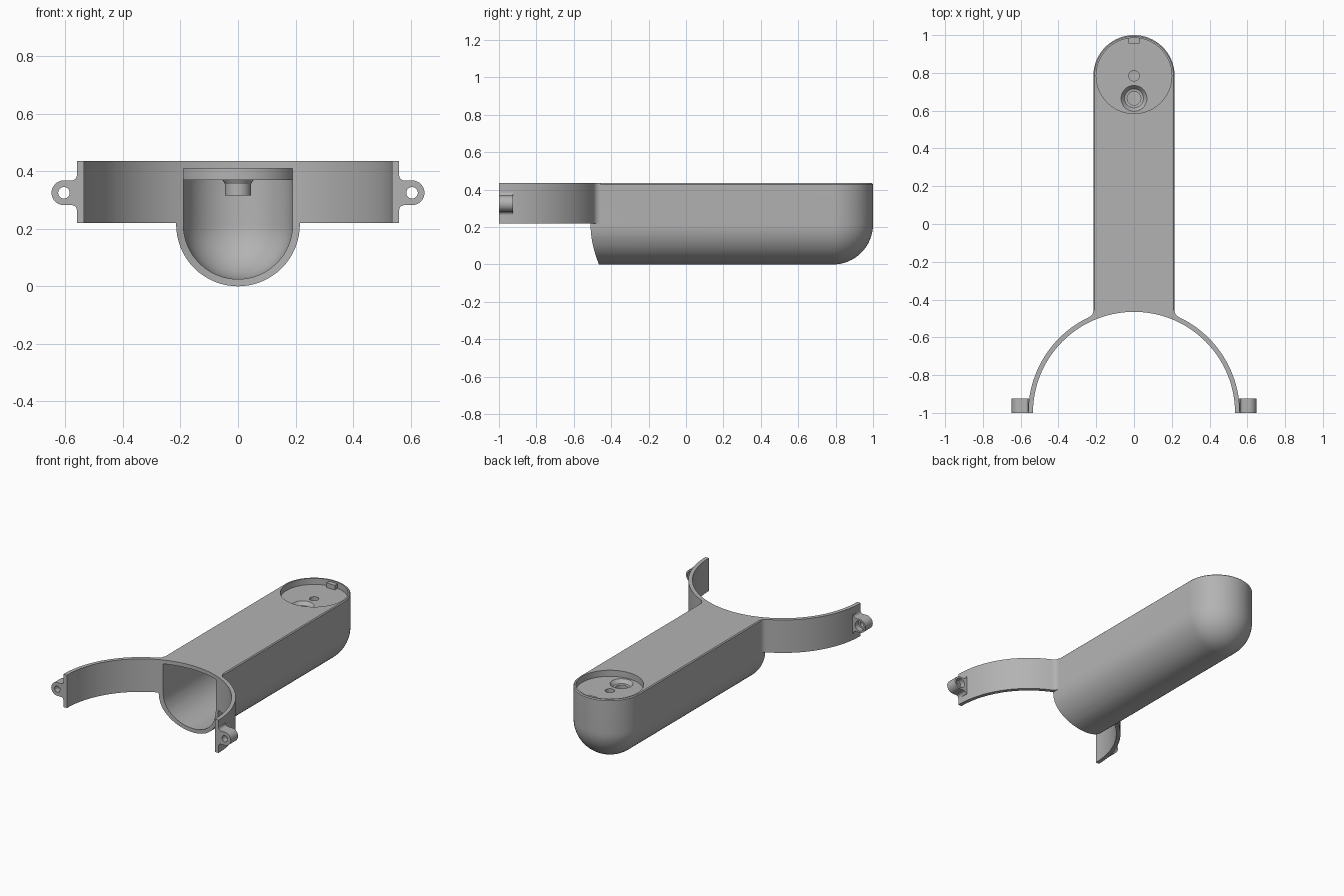
import bpy, bmesh
from math import sin, cos, pi, sqrt, atan2

if "Cube" in bpy.data.objects:
    bpy.data.objects.remove(bpy.data.objects["Cube"], do_unlink=True)

grey = bpy.data.materials.new("plain grey")
grey.use_nodes = True
grey.diffuse_color = (0.45, 0.45, 0.45, 1)
grey.node_tree.nodes["Principled BSDF"].inputs["Base Color"].default_value = (0.45, 0.45, 0.45, 1)

TOP, R, BACK = 0.435, 0.215, 0.785      # body height, half width, centre of rounded end
CLAMP_Y, CLAMP_IN, CLAMP_OUT = -1.0, 0.535, 0.56


def loft(name, rings):
    """Closed solid through rings of equal point count."""
    bm = bmesh.new()
    loops = [[bm.verts.new(p) for p in ring] for ring in rings]
    for a, b in zip(loops, loops[1:]):
        for i in range(len(a)):
            j = (i + 1) % len(a)
            bm.faces.new((a[i], a[j], b[j], b[i]))
    bm.faces.new(loops[0][::-1])
    bm.faces.new(loops[-1])
    bmesh.ops.remove_doubles(bm, verts=bm.verts, dist=1e-5)
    bmesh.ops.recalc_face_normals(bm, faces=bm.faces)
    mesh = bpy.data.meshes.new(name)
    bm.to_mesh(mesh)
    bm.free()
    mesh.materials.append(grey)
    ob = bpy.data.objects.new(name, mesh)
    bpy.context.collection.objects.link(ob)
    return ob


def arc(cx, cy, r, a0, a1, n):
    return [(cx + r * cos(a0 + (a1 - a0) * i / n), cy + r * sin(a0 + (a1 - a0) * i / n))
            for i in range(n + 1)]


def prism(name, outline, z0, z1):
    return loft(name, [[(x, y, z) for x, y in outline] for z in (z0, z1)])


def turned(name, x, y, levels, n=48):
    """Round part on a vertical axis from (radius, z) levels."""
    return loft(name, [[(px, py, z) for px, py in arc(x, y, r, 0, 2 * pi, n)[:-1]]
                       for r, z in levels])


def trough(name, r, front, top, bevel):
    """Long U-section solid with a domed back end."""
    levels = [(r * sin(t * pi / 32), R - r * cos(t * pi / 32)) for t in range(1, 17)]
    levels = [(0.003, R - r)] + levels + [(r, top - bevel)]
    if bevel:
        levels.append((r - bevel, top))
    return loft(name, [[(x, y, z) for x, y in
                        [(w, front)] + arc(0, BACK, w, 0, pi, 32) + [(-w, front)]]
                       for w, z in levels])


def combine(target, tool, operation):
    mod = target.modifiers.new(operation.lower(), 'BOOLEAN')
    mod.operation, mod.object, mod.solver = operation, tool, 'EXACT'
    bpy.ops.object.select_all(action='DESELECT')
    bpy.context.view_layer.objects.active = target
    target.select_set(True)
    bpy.ops.object.modifier_apply(modifier=mod.name)
    bpy.data.objects.remove(tool, do_unlink=True)


def smooth(ob):
    bpy.ops.object.select_all(action='DESELECT')
    bpy.context.view_layer.objects.active = ob
    ob.select_set(True)
    bpy.ops.object.shade_smooth_by_angle(angle=pi / 7)


# Outer body
body = trough("arm_and_clamp", R, -0.55, TOP, 0.006)

# Half-round clamp with filleted roots
f = 0.04
fx = R + f
fy = CLAMP_Y + sqrt((CLAMP_OUT + f) ** 2 - fx ** 2)
root = atan2(fy - CLAMP_Y, fx)
half = arc(0, CLAMP_Y, CLAMP_OUT, 0, root, 28)
half += arc(fx, fy, f, root + pi, pi, 8)[1:]
outline = half + [(-x, y) for x, y in reversed(half)]
combine(body, prism("clamp", outline, 0.22, TOP), 'UNION')
combine(body, turned("clamp_bore", 0, CLAMP_Y, [(CLAMP_IN, -0.1), (CLAMP_IN, 0.6)], 128), 'DIFFERENCE')

# Hollow inside
combine(body, trough("hollow", 0.19, -0.8, 0.41, 0), 'DIFFERENCE')

# Round recess with floor, screw boss and holes
combine(body, turned("recess_floor", 0, BACK, [(0.206, 0.37), (0.206, 0.42)], 64), 'UNION')
by = 0.665
combine(body, turned("boss", 0, by, [(0.045, 0.315), (0.045, 0.355), (0.06, 0.38)]), 'UNION')
combine(body, turned("recess", 0, BACK, [(0.2, 0.395), (0.2, 0.5)], 64), 'DIFFERENCE')
combine(body, turned("boss_hole", 0, by, [(0.036, 0.3), (0.036, 0.37), (0.05, 0.372),
                                          (0.07, 0.397), (0.07, 0.42)]), 'DIFFERENCE')
combine(body, turned("pin_hole", 0, BACK, [(0.028, 0.35), (0.028, 0.42)], 16), 'DIFFERENCE')

# Locating tab at the back of the recess
tab = [(-0.03, 0.955), (0.03, 0.955), (0.03, 0.99), (-0.03, 0.99)]
combine(body, prism("tab", tab, 0.385, 0.425), 'UNION')
smooth(body)

# Screw ears at the clamp ends
ex, ez, er = 0.605, 0.325, 0.043
upper = arc(0.578, ez + er + 0.018, 0.018, pi, 1.5 * pi, 6)
profile = [(0.545, ez + er + 0.018)] + upper + arc(ex, ez, er, pi / 2, 0, 12)
profile += [(x, 2 * ez - z) for x, z in reversed(profile[:-1])]


def along_y(name, side, sections):
    return loft(name, [[(side * x, y, z) for x, z in pts] for pts, y in sections])


for side, label in ((1, "left"), (-1, "right")):
    ear = along_y(label + "_ear", side, [(profile, -1.0), (profile, -0.925)])
    hole = arc(ex, ez, 0.02, 0, 2 * pi, 24)[:-1]
    wide = arc(ex, ez, 0.032, 0, 2 * pi, 24)[:-1]
    combine(ear, along_y("ear_hole", side, [(hole, -1.1), (hole, -0.96), (wide, -0.96), (wide, -0.8)]),
            'DIFFERENCE')
    smooth(ear)
